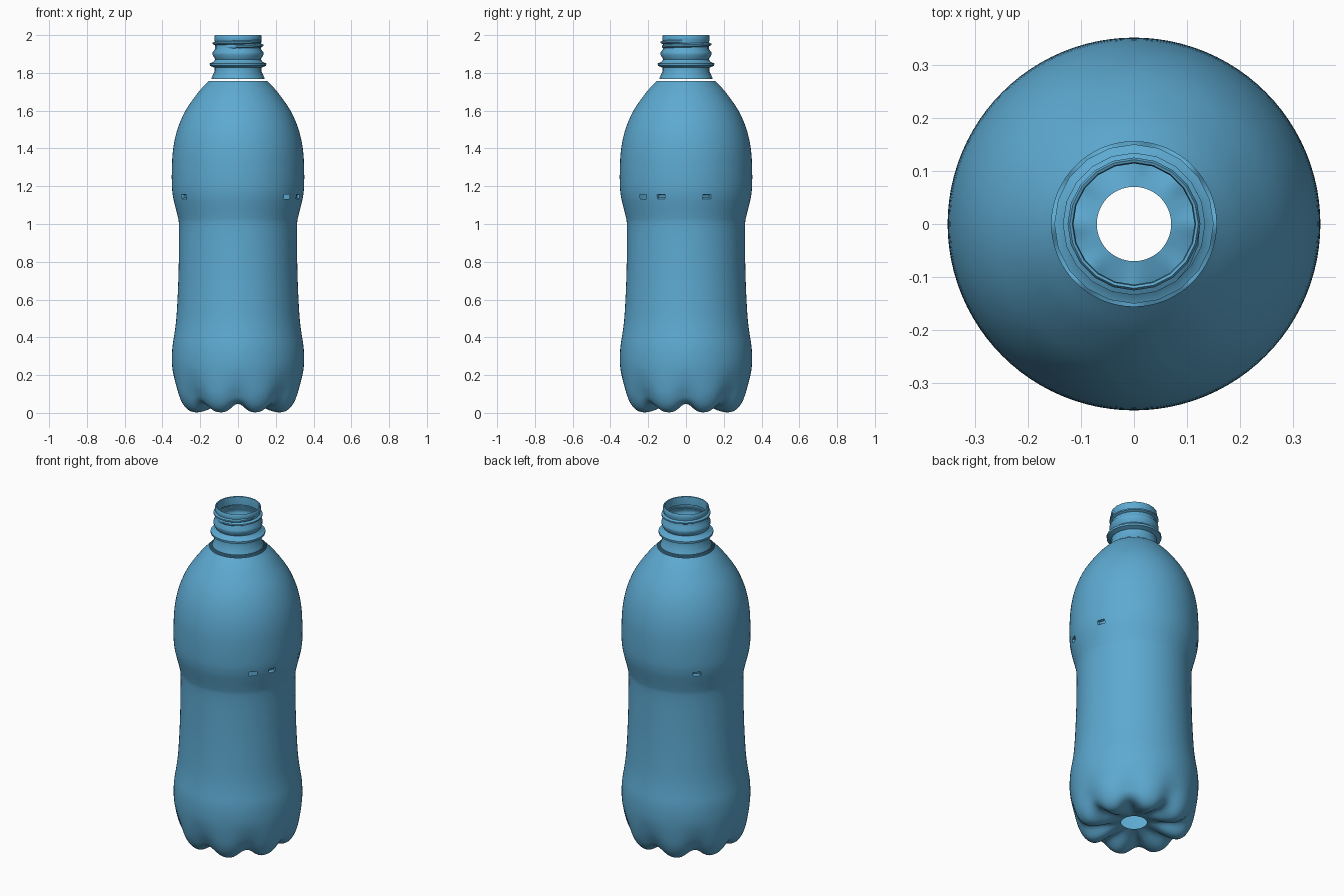
import bpy, bmesh, math

if "Cube" in bpy.data.objects:
    bpy.data.objects.remove(bpy.data.objects["Cube"])

blue = bpy.data.materials.new("bottle blue")
blue.diffuse_color = (0.11, 0.40, 0.64, 1)
blue.use_nodes = True
blue.node_tree.nodes["Principled BSDF"].inputs["Base Color"].default_value = blue.diffuse_color


def smooth_rows(rows, n):
    """Catmull-Rom interpolation through profile rows."""
    out = []
    for i in range(len(rows) - 1):
        p0, p1 = rows[max(i - 1, 0)], rows[i]
        p2, p3 = rows[i + 1], rows[min(i + 2, len(rows) - 1)]
        for k in range(n):
            t = k / n
            out.append(tuple(
                0.5 * (2 * b + (c - a) * t + (2 * a - 5 * b + 4 * c - d) * t * t
                       + (3 * b - a - 3 * c + d) * t ** 3)
                for a, b, c, d in zip(p0, p1, p2, p3)))
    out.append(rows[-1])
    return out


def make_object(name, bm, angle):
    me = bpy.data.meshes.new(name)
    bm.to_mesh(me)
    bm.free()
    me.materials.append(blue)
    ob = bpy.data.objects.new(name, me)
    bpy.context.collection.objects.link(ob)
    bpy.ops.object.select_all(action='DESELECT')
    ob.select_set(True)
    bpy.context.view_layer.objects.active = ob
    bpy.ops.object.shade_smooth_by_angle(angle=math.radians(angle))
    return ob


def skin(bm, rings, closed):
    """Bridge rows of points with quads."""
    vs = [[bm.verts.new(p) for p in ring] for ring in rings]
    n = len(vs[0])
    for a, b in zip(vs, vs[1:]):
        for j in range(n if closed else n - 1):
            k = (j + 1) % n
            bm.faces.new((a[j], a[k], b[k], b[j]))


# Body: lathe with eight feet; rows are radius, height, groove lift, groove depth
body_rows = [
    (.07, .055, 0, 0), (.12, .04, .01, 0), (.18, .015, .035, 0),
    (.23, .003, .045, 0), (.27, .01, .045, .005), (.302, .04, .032, .012),
    (.325, .09, .01, .018), (.338, .15, 0, .01), (.347, .22, 0, .002),
    (.35, .28, 0, 0), (.347, .35, 0, 0), (.335, .43, 0, 0), (.325, .52, 0, 0),
    (.316, .7, 0, 0), (.312, .9, 0, 0), (.313, 1.0, 0, 0), (.319, 1.04, 0, 0),
    (.334, 1.10, 0, 0), (.344, 1.145, 0, 0), (.35, 1.2, 0, 0), (.35, 1.3, 0, 0),
    (.343, 1.4, 0, 0), (.321, 1.5, 0, 0), (.278, 1.6, 0, 0), (.208, 1.7, 0, 0),
    (.155, 1.757, 0, 0)]
SEG = 96
rings = []
for r, z, lift, depth in smooth_rows(body_rows, 4):
    ring = []
    for j in range(SEG):
        a = 2 * math.pi * j / SEG
        w = (0.5 + 0.5 * math.cos(8 * a)) ** 1.4
        rr = r - depth * w
        ring.append((rr * math.cos(a), rr * math.sin(a), z + lift * w))
    rings.append(ring)
bm = bmesh.new()
skin(bm, rings, True)


def patch(angle, half_width):
    """Wall faces around the given direction at the waist."""
    found = []
    for f in bm.faces:
        c = f.calc_center_median()
        d = (math.degrees(math.atan2(c.y, c.x)) - angle + 180) % 360 - 180
        if abs(d) < half_width and 1.13 < c.z < 1.16:
            found.append(f)
    return found


# Small dents and one square opening at the waist
for angle in (-145, -22, 19, 135):
    faces = patch(angle, 4)
    bm.normal_update()
    bmesh.ops.inset_region(bm, faces=faces, thickness=.006, depth=-.012)
bmesh.ops.delete(bm, geom=patch(-41.5, 3.8), context='FACES')
make_object("bottle_body", bm, 50)

# Neck: coarse lathe with support collar and rolled lip
neck_rows = [
    (.142, 1.767), (.137, 1.78), (.124, 1.81), (.124, 1.828), (.149, 1.838),
    (.150, 1.850), (.130, 1.858), (.121, 1.872), (.134, 1.895), (.134, 1.91),
    (.122, 1.925), (.121, 1.96), (.125, 1.975), (.125, 1.995), (.121, 2.0),
    (.116, 1.998), (.114, 1.98), (.114, 1.95)]
NSEG = 20
bm = bmesh.new()
skin(bm, [[(r * math.cos(2 * math.pi * j / NSEG), r * math.sin(2 * math.pi * j / NSEG), z)
           for j in range(NSEG)] for r, z in neck_rows], True)
make_object("bottle_neck", bm, 40)

# Screw thread: tapered helical ridge
bm = bmesh.new()
rings = []
STEPS = 28
for i in range(STEPS + 1):
    a = 2 * math.pi * i / NSEG - 2.2
    z = 1.938 + .03 * i / STEPS
    h = .013 * min(1, i / 4, (STEPS - i) / 4)
    rings.append([(r * math.cos(a), r * math.sin(a), z + dz)
                  for r, dz in ((.119, -.012), (.121 + h, -.004), (.121 + h, .004), (.119, .012))])
skin(bm, rings, False)
bmesh.ops.recalc_face_normals(bm, faces=bm.faces)
make_object("neck_thread", bm, 40)
